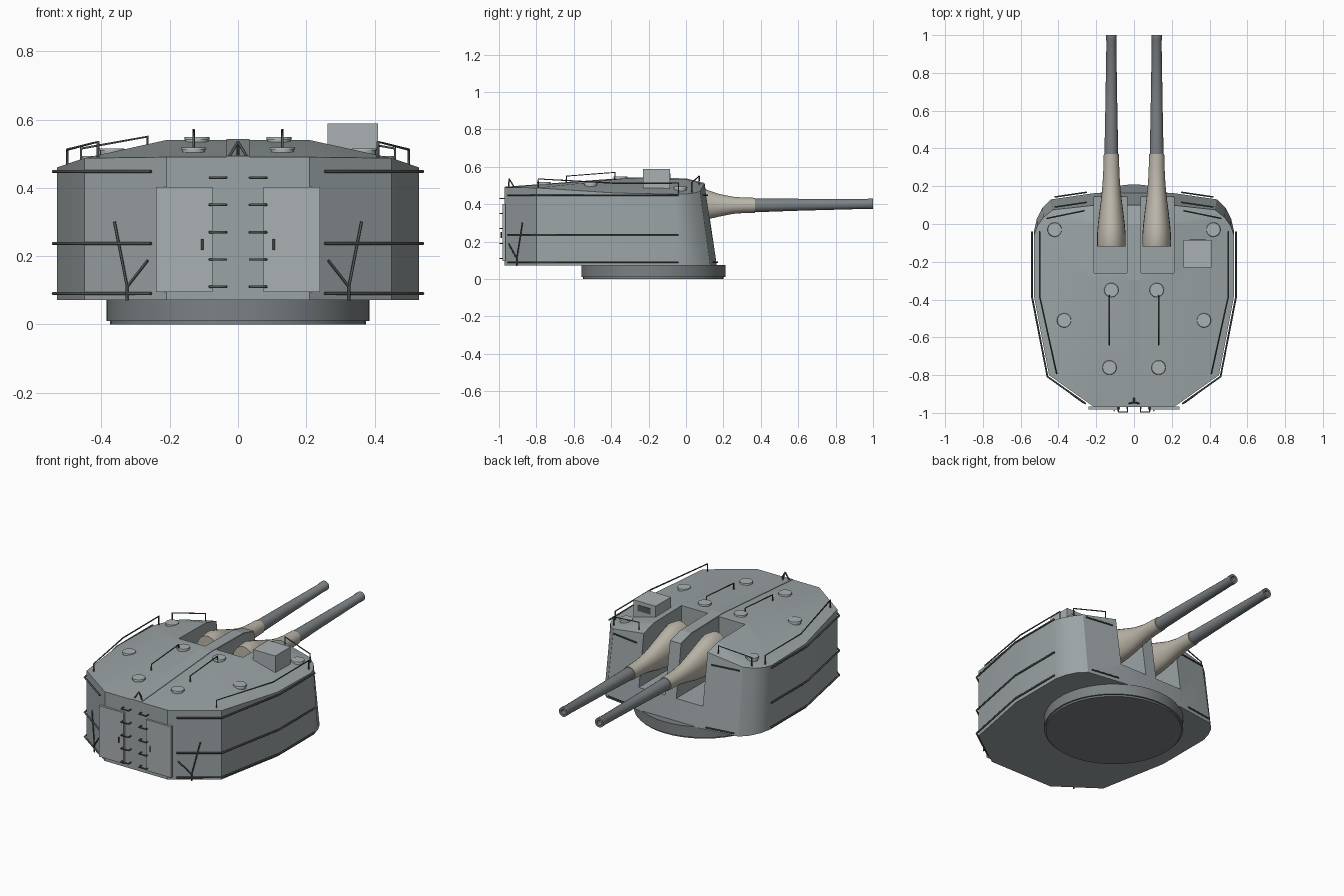
import bpy, bmesh, math
from mathutils import Vector

if "Cube" in bpy.data.objects:
    bpy.data.objects.remove(bpy.data.objects["Cube"])


def material(name, c):
    m = bpy.data.materials.new(name)
    m.diffuse_color = (*c, 1)
    m.use_nodes = True
    m.node_tree.nodes["Principled BSDF"].inputs["Base Color"].default_value = m.diffuse_color
    return m


PAINT = material("hull_grey", (0.33, 0.37, 0.38))
LIGHT = material("fitting_grey", (0.40, 0.44, 0.45))
STEEL = material("dark_steel", (0.20, 0.22, 0.23))
CANVAS = material("canvas", (0.50, 0.47, 0.40))
BLACK = material("rail_dark", (0.09, 0.10, 0.10))


def mesh_obj(name, verts, faces, mat, smooth=None):
    me = bpy.data.meshes.new(name)
    bm = bmesh.new()
    vs = [bm.verts.new(v) for v in verts]
    for f in faces:
        bm.faces.new([vs[i] for i in f])
    bmesh.ops.recalc_face_normals(bm, faces=bm.faces)
    bm.to_mesh(me)
    bm.free()
    ob = bpy.data.objects.new(name, me)
    bpy.context.collection.objects.link(ob)
    me.materials.append(mat)
    if smooth:
        activate(ob)
        bpy.ops.object.shade_smooth_by_angle(angle=math.radians(smooth))
    return ob


def activate(ob):
    bpy.ops.object.select_all(action='DESELECT')
    ob.select_set(True)
    bpy.context.view_layer.objects.active = ob


def box(name, lo, hi, mat):
    v = [(x, y, z) for x in (lo[0], hi[0]) for y in (lo[1], hi[1]) for z in (lo[2], hi[2])]
    f = [(0, 1, 3, 2), (4, 6, 7, 5), (0, 4, 5, 1), (2, 3, 7, 6), (0, 2, 6, 4), (1, 5, 7, 3)]
    return mesh_obj(name, v, f, mat)


def loft(name, rings, mat, n=24):
    """Skin capped rings, each ring being a list of n points."""
    verts = [p for r in rings for p in r]
    faces = [(i * n + j, i * n + (j + 1) % n, (i + 1) * n + (j + 1) % n, (i + 1) * n + j)
             for i in range(len(rings) - 1) for j in range(n)]
    faces += [tuple(range(n)), tuple(range(len(verts) - n, len(verts)))]
    return mesh_obj(name, verts, faces, mat, 35)


def ellipse_y(x, y, rx, zc, rz, n=24):
    return [(x + rx * math.cos(2 * math.pi * k / n), y, zc + rz * math.sin(2 * math.pi * k / n)) for k in range(n)]


def circle_z(x, y, z, r, n=24):
    return [(x + r * math.cos(2 * math.pi * k / n), y + r * math.sin(2 * math.pi * k / n), z) for k in range(n)]


def rods(name, paths, r=0.004, mat=BLACK):
    cu = bpy.data.curves.new(name, 'CURVE')
    cu.dimensions = '3D'
    cu.bevel_depth, cu.bevel_resolution, cu.use_fill_caps = r, 1, True
    for pts in paths:
        sp = cu.splines.new('POLY')
        sp.points.add(len(pts) - 1)
        for p, co in zip(sp.points, pts):
            p.co = (*co, 1)
    ob = bpy.data.objects.new(name, cu)
    bpy.context.collection.objects.link(ob)
    cu.materials.append(mat)
    activate(ob)
    bpy.ops.object.convert(target='MESH')


def both(paths):
    return paths + [[(-x, y, z) for x, y, z in p] for p in paths]


# Barbette ring
loft("barbette_ring", [circle_z(0, -0.175, z, r, 48) for z, r in
                       ((0, .375), (.01, .375), (.01, .385), (.075, .385))], STEEL, 48)

# Armoured gunhouse: right-half bottom and top outlines, mirrored, with a raised roof crown
bottom = [(.21, -.97), (.45, -.80), (.53, -.38), (.53, -.04), (.515, .025), (.485, .085), (.44, .13), (.2, .165)]
top = [(.21, -.97, .49), (.45, -.80, .487), (.53, -.38, .46), (.53, -.06, .453), (.512, -.01, .454),
       (.48, .035, .458), (.43, .075, .468), (.2, .10, .51)]
crown = [(.21, -.30, .54), (.21, 0, .535)]
half = [(x, y, .072) for x, y in bottom] + top + crown
N = len(half)
verts = half + [(-x, y, z) for x, y, z in half]
right = [(i, i + 1, i + 9, i + 8) for i in range(7)]
right += [(8, 9, 16), (9, 10, 16), (10, 11, 17, 16), (11, 12, 17), (12, 13, 17), (13, 14, 17), (14, 15, 17)]
faces = right + [tuple(i + N for i in f) for f in right]
faces += [(0, 8, 8 + N, N), (7, 15, 15 + N, 7 + N), (8, 16, 16 + N, 8 + N), (16, 17, 17 + N, 16 + N),
          (17, 15, 15 + N, 17 + N), tuple(range(8)) + tuple(N + i for i in range(7, -1, -1))]
hull = mesh_obj("gunhouse", verts, faces, PAINT)

# Gun ports cut through roof and face
for s in (-1, 1):
    a, b = sorted((s * .037, s * .213))
    cut = box("port_cutter", (a, -.26, .2), (b, .4, .8), PAINT)
    cut.hide_render = True
    mod = hull.modifiers.new("port", 'BOOLEAN')
    mod.object, mod.operation, mod.solver = cut, 'DIFFERENCE', 'EXACT'
    activate(hull)
    bpy.ops.object.modifier_apply(modifier=mod.name)
    bpy.data.objects.remove(cut)
activate(hull)
bpy.ops.object.shade_smooth_by_angle(angle=math.radians(25))
hull.modifiers.new("even_shading", 'WEIGHTED_NORMAL').keep_sharp = True
bpy.context.view_layer.update()


def roof(x, y):
    hit, loc, nor, _ = hull.ray_cast(Vector((x, y, 2)), Vector((0, 0, -1)))
    return loc.z


# Central roof strip
line = [(-.97, .49), (-.30, .54), (0, .535), (.10, .51)]
sv = [(x, y, z + d) for y, z in line for x, d in ((-.034, -.01), (-.034, .003), (.034, .003), (.034, -.01))]
sf = [(4 * i + j, 4 * i + (j + 1) % 4, 4 * i + 4 + (j + 1) % 4, 4 * i + 4 + j) for i in range(3) for j in range(4)]
mesh_obj("roof_strip", sv, sf + [(0, 1, 2, 3), (12, 13, 14, 15)], PAINT)

# Guns: canvas blast bags and tapered barrels with open bores
for s, side in ((-1, "left"), (1, "right")):
    x = s * .12
    bag = [(-.12, .076, .42, .105), (-.06, .076, .42, .115), (0, .071, .412, .105), (.06, .064, .403, .092),
           (.12, .056, .397, .077), (.18, .049, .394, .06), (.25, .044, .394, .046), (.3, .042, .394, .042),
           (.37, .040, .394, .040)]
    loft(side + "_blast_bag", [ellipse_y(x, *r) for r in bag], CANVAS)
    tube = [(.30, .036, .394), (.40, .036, .394), (.6, .032, .397), (.97, .026, .401), (.975, .028, .402),
            (1, .028, .402), (1, .015, .402), (.93, .015, .402)]
    loft(side + "_barrel", [ellipse_y(x, y, r, z, r) for y, r, z in tube], STEEL)

# Roof hatches and periscope covers
for x, y in ((.12, -.35), (-.12, -.35), (.13, -.76), (-.13, -.76), (.37, -.51), (-.37, -.51), (.42, -.03), (-.42, -.03)):
    z = roof(x, y)
    loft("roof_cover", [circle_z(x, y, z + d, r, 20) for d, r in
                        ((-.012, .034), (.006, .034), (.006, .038), (.013, .036))], LIGHT, 20)

# Sighting hood with window
box("sight_hood", (.262, -.23, .47), (.41, -.085, .588), LIGHT)
box("sight_window", (.295, -.09, .53), (.38, -.082, .565), BLACK)

# Rear doors and their handles
for s in (-1, 1):
    a, b = sorted((s * .075, s * .24))
    box("rear_door", (a, -.982, .095), (b, -.965, .402), LIGHT)
    rods("door_handle", [[(s * .105, -.988, .218), (s * .105, -.988, .25)]])

# Rear ladder rungs
rods("ladder_rungs", both([[(.035, -.965, z), (.035, -.995, z), (.083, -.995, z), (.083, -.965, z)]
                           for z in (.11, .19, .27, .35, .43)]))

# Wrap-around side rails, and short rails on the face
wrap = [(.255, -.952), (.458, -.808), (.541, -.38), (.541, -.04)]
rods("side_rails", both([[(x, y, z) for x, y in wrap] for z in (.448, .237, .09)]), .005)
rods("face_rails", both([[(.25, y, z), (.42, y - .025, z)] for y, z in ((.115, .448), (.168, .09))]))

# Forked brackets on the rear corners
rods("corner_brackets", both([[(.325, -.905, .07), (.325, -.905, .11), (.362, -.875, .30)],
                              [(.325, -.905, .11), (.265, -.948, .187)]]))

# Roof edge handrails, grab rails and rear tripod
rods("roof_handrails", both([
    [(.41, -.79, .48), (.41, -.79, .535), (.50, -.38, .512), (.50, -.04, .512), (.50, -.04, .45)],
    [(.265, .07, .49), (.265, .07, .55), (.46, .03, .515), (.46, .03, .45)],
    [(.13, -.64, .51), (.13, -.64, .55), (.13, -.38, .57), (.13, -.38, .53)]]))
rods("rear_tripod", [[(x, y, .485), (0, -.945, .535)] for x, y in ((-.03, -.95), (.03, -.95), (0, -.915))])
